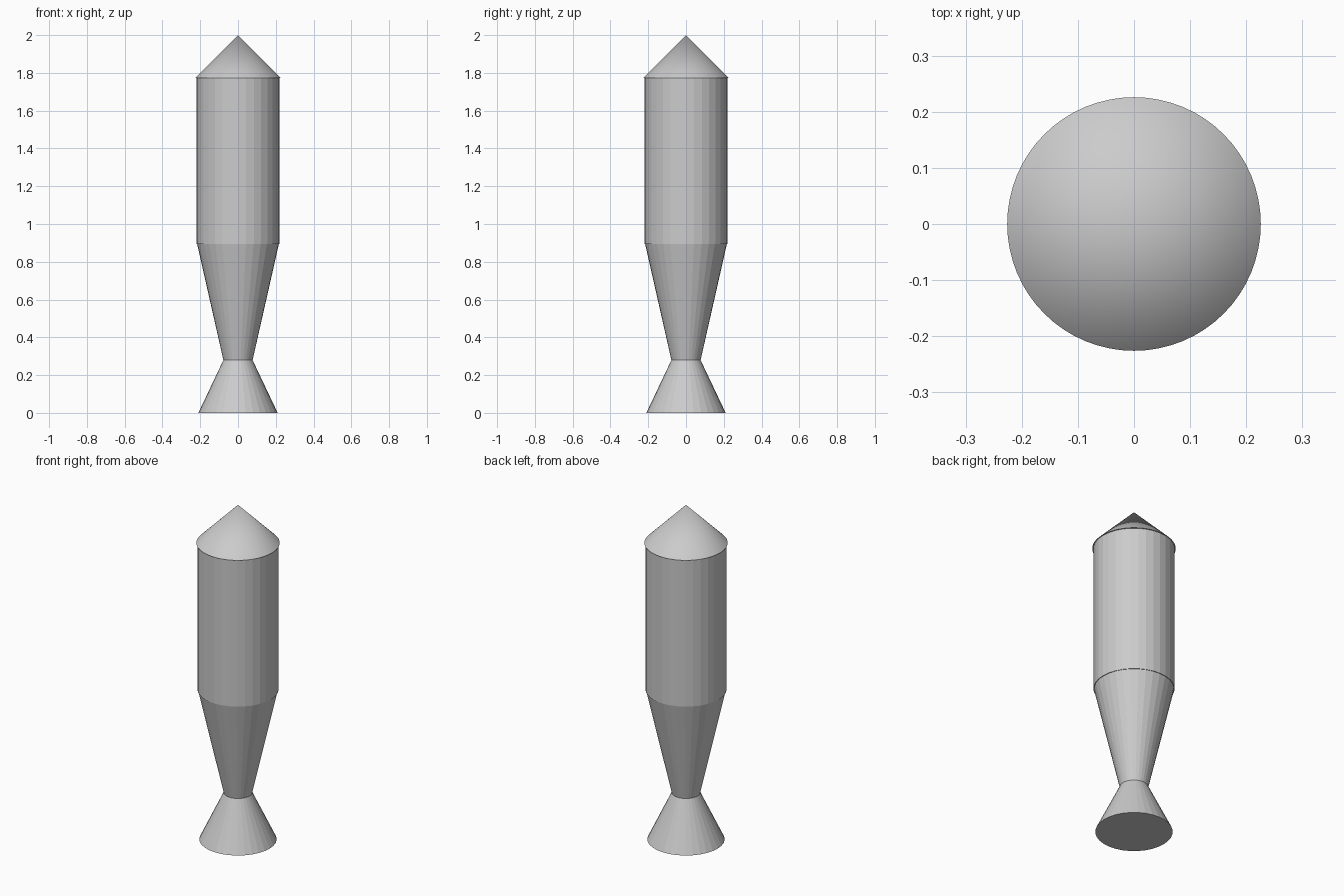
import bpy
import math

if "Cube" in bpy.data.objects:
    bpy.data.objects.remove(bpy.data.objects["Cube"])

SIDES = 32


def section(name, r_bottom, r_top, z0, z1, sides=SIDES, smooth=False):
    """Capped round section between two heights on the z axis."""
    bpy.ops.mesh.primitive_cone_add(
        vertices=sides, radius1=r_bottom, radius2=r_top, depth=z1 - z0,
        location=(0, 0, (z0 + z1) / 2))
    ob = bpy.context.object
    ob.name = name
    if smooth:
        bpy.ops.object.shade_smooth_by_angle(angle=math.radians(30))
    return ob


# flared exhaust at the base
section("exhaust_nozzle", 0.21, 0.077, 0.0, 0.28)
# tapered tail, tucked slightly into the body
section("tail_taper", 0.077, 0.22, 0.278, 0.91)
# straight main body
section("main_body", 0.22, 0.22, 0.895, 1.775)
# pointed nose, slightly wider than the body
section("nose_cone", 0.226, 0.0, 1.773, 2.0, sides=64, smooth=True)
